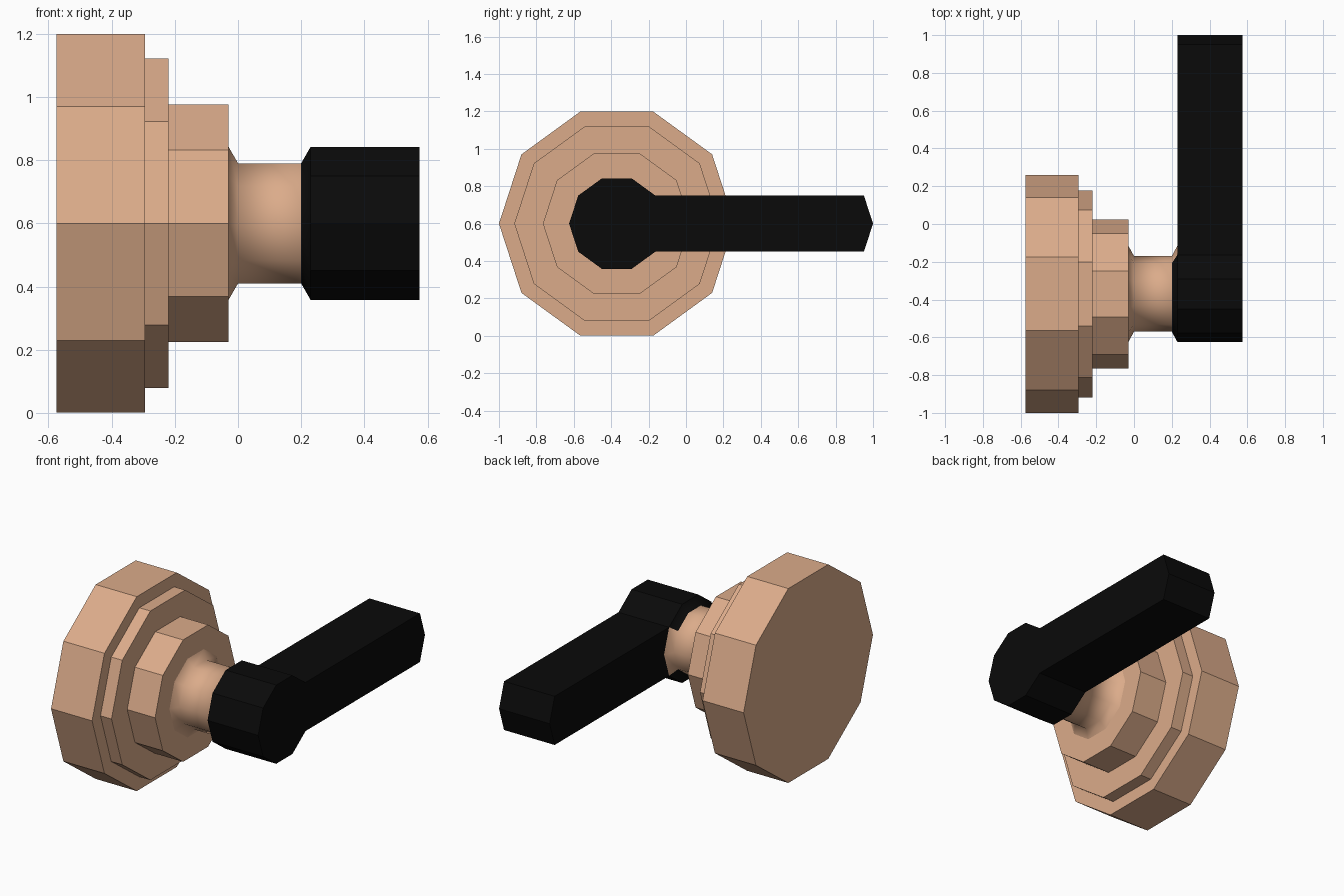
import bpy, bmesh
from math import sin, cos, pi

if "Cube" in bpy.data.objects:
    bpy.data.objects.remove(bpy.data.objects["Cube"])

SIDES, CY, CZ = 10, -0.37, 0.60     # decagon axis runs along x


def material(name, rgb):
    m = bpy.data.materials.new(name)
    m.diffuse_color = (*rgb, 1)
    m.use_nodes = True
    m.node_tree.nodes["Principled BSDF"].inputs["Base Color"].default_value = m.diffuse_color
    return m


def finish(name, bm, mats, smooth=False):
    bmesh.ops.recalc_face_normals(bm, faces=bm.faces)
    for f in bm.faces:
        f.smooth = smooth
    me = bpy.data.meshes.new(name)
    bm.to_mesh(me)
    bm.free()
    for m in mats:
        me.materials.append(m)
    ob = bpy.data.objects.new(name, me)
    bpy.context.collection.objects.link(ob)
    return ob


def point(x, r, k, shift=0):
    a = 2 * pi * k / SIDES
    return (x, CY + r * cos(a) + shift, CZ + r * sin(a))


def lathe(profile, caps=True):
    """Ten-sided stepped solid around the x axis from (x, radius) pairs."""
    bm = bmesh.new()
    rings = [[bm.verts.new(point(x, r, k)) for k in range(SIDES)] for x, r in profile]
    bands = []
    for a, b in zip(rings, rings[1:]):
        bands.append([bm.faces.new((a[k], a[(k + 1) % SIDES], b[(k + 1) % SIDES], b[k]))
                      for k in range(SIDES)])
    if caps:
        bm.faces.new(rings[0])
        bm.faces.new(rings[-1])
    return bm, bands


tan = material("tan_metal", (0.71, 0.41, 0.255))
black = material("black", (0.003, 0.003, 0.003))

# Stepped wall plate
bm, _ = lathe([(-0.575, 0.63), (-0.295, 0.63), (-0.295, 0.548), (-0.22, 0.548),
               (-0.22, 0.395), (-0.03, 0.395)])
finish("wall_plate", bm, [tan])

# Neck, flared at both ends; the flare under the hub is black
bm, bands = lathe([(-0.03, 0.255), (0, 0.2), (0.2, 0.2), (0.23, 0.255)], caps=False)
for f in bands[-1][1:-1]:
    f.material_index = 1
finish("neck", bm, [tan, black], smooth=True)

# Hub and lever: decagon prism whose +y corner is pulled out into the bar
outline = [(k, 0) for k in range(1, 10)] + [(k, 1.115) for k in (9, 10, 11)]
bm = bmesh.new()
ends = [[bm.verts.new(point(x, 0.255, k, s)) for k, s in outline] for x in (0.23, 0.575)]
for e in ends:
    bm.faces.new(e)
n = len(outline)
for i in range(n):
    j = (i + 1) % n
    bm.faces.new((ends[0][i], ends[0][j], ends[1][j], ends[1][i]))
finish("lever_handle", bm, [black])
